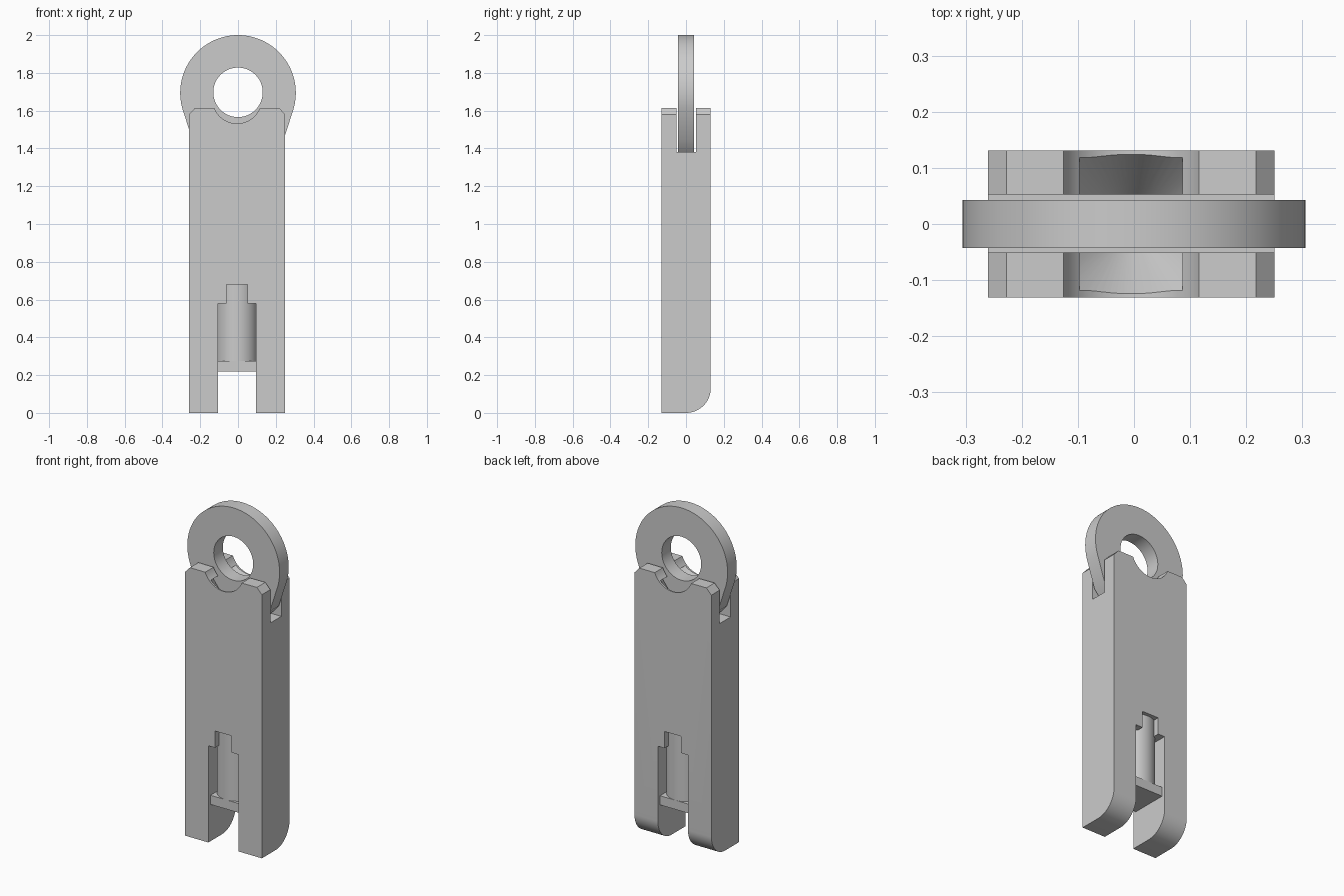
import bpy, bmesh
from math import sin, cos, pi, radians

if "Cube" in bpy.data.objects:
    bpy.data.objects.remove(bpy.data.objects["Cube"])


def arc(cx, cz, r, a0, a1, n):
    """Points on an arc, angles in degrees."""
    return [(cx + r * cos(radians(a0 + (a1 - a0) * i / n)),
             cz + r * sin(radians(a0 + (a1 - a0) * i / n))) for i in range(n + 1)]


def prism(name, pts, lo, hi, axis='y'):
    """Extrude a profile: (x, z) along y, or (y, z) along x."""
    bm = bmesh.new()
    place = (lambda p: (p[0], lo, p[1])) if axis == 'y' else (lambda p: (lo, p[0], p[1]))
    face = bm.faces.new([bm.verts.new(place(p)) for p in pts])
    new = bmesh.ops.extrude_face_region(bm, geom=[face])['geom']
    step = (0, hi - lo, 0) if axis == 'y' else (hi - lo, 0, 0)
    bmesh.ops.translate(bm, vec=step, verts=[v for v in new if isinstance(v, bmesh.types.BMVert)])
    bmesh.ops.recalc_face_normals(bm, faces=bm.faces)
    mesh = bpy.data.meshes.new(name)
    bm.to_mesh(mesh)
    bm.free()
    ob = bpy.data.objects.new(name, mesh)
    bpy.context.collection.objects.link(ob)
    return ob


def rect(x0, x1, z0, z1):
    return [(x0, z0), (x1, z0), (x1, z1), (x0, z1)]


def cone(name, r0, r1, z0, z1, x=0.0):
    bpy.ops.mesh.primitive_cone_add(vertices=64, radius1=r0, radius2=r1, depth=z1 - z0,
                                    location=(x, 0, (z0 + z1) / 2))
    ob = bpy.context.object
    ob.name = name
    return ob


def activate(ob):
    bpy.ops.object.select_all(action='DESELECT')
    ob.select_set(True)
    bpy.context.view_layer.objects.active = ob


def cut(ob, cutter):
    mod = ob.modifiers.new("cut", 'BOOLEAN')
    mod.operation = 'DIFFERENCE'
    mod.solver = 'EXACT'
    mod.object = cutter
    activate(ob)
    bpy.ops.object.modifier_apply(modifier=mod.name)
    bpy.data.objects.remove(cutter)


def smooth(ob):
    activate(ob)
    bpy.ops.object.shade_smooth_by_angle(angle=radians(30))


CX = -0.005  # body centre line

# Body: forked legs, stepped window, bevelled shoulders and a top notch
half = [(0.10, 0), (0.255, 0), (0.255, 1.58), (0.222, 1.615)]
window = [(0.10, 0.58), (0.055, 0.58), (0.055, 0.68)]
profile = [(CX + x, z) for x, z in half]
profile += arc(CX, 1.662, 0.13, -21.5, -158.5, 24)
profile += [(CX - x, z) for x, z in reversed(half)]
profile += [(CX - x, z) for x, z in window]
profile += [(CX + x, z) for x, z in reversed(window)]
body = prism("body", profile, -0.131, 0.131)

# Slot for the eye plate, funnel in the top, rounded back foot edge
cut(body, prism("slot_cutter", rect(-0.4, 0.4, 1.38, 1.8), -0.051, 0.053))
cut(body, cone("funnel_cutter", 0.035, 0.150, 1.40, 1.57, CX))
foot = arc(0.0, 0.131, 0.131, -90, 0, 16) + [(0.2, 0.131), (0.2, -0.1), (0.0, -0.1)]
cut(body, prism("foot_cutter", foot, -0.4, 0.4, 'x'))
smooth(body)

# Eye plate: ring tapering down into the slot
outline = arc(0, 1.694, 0.306, -18, 198, 72)
outline += [(-0.241, 1.445), (-0.18, 1.375), (0.18, 1.375), (0.241, 1.445)]
eye = prism("eye_plate", outline, -0.043, 0.043)
cut(eye, prism("eye_hole_cutter", arc(0, 1.697, 0.131, 0, 352.5, 47), -0.2, 0.2))
smooth(eye)

# Shank seen through the window, with its square end plate
shank = cone("shank", 0.11, 0.11, 0.25, 0.75, CX)
smooth(shank)
prism("end_plate", rect(CX - 0.10, CX + 0.10, 0.22, 0.275), -0.11, 0.11)
